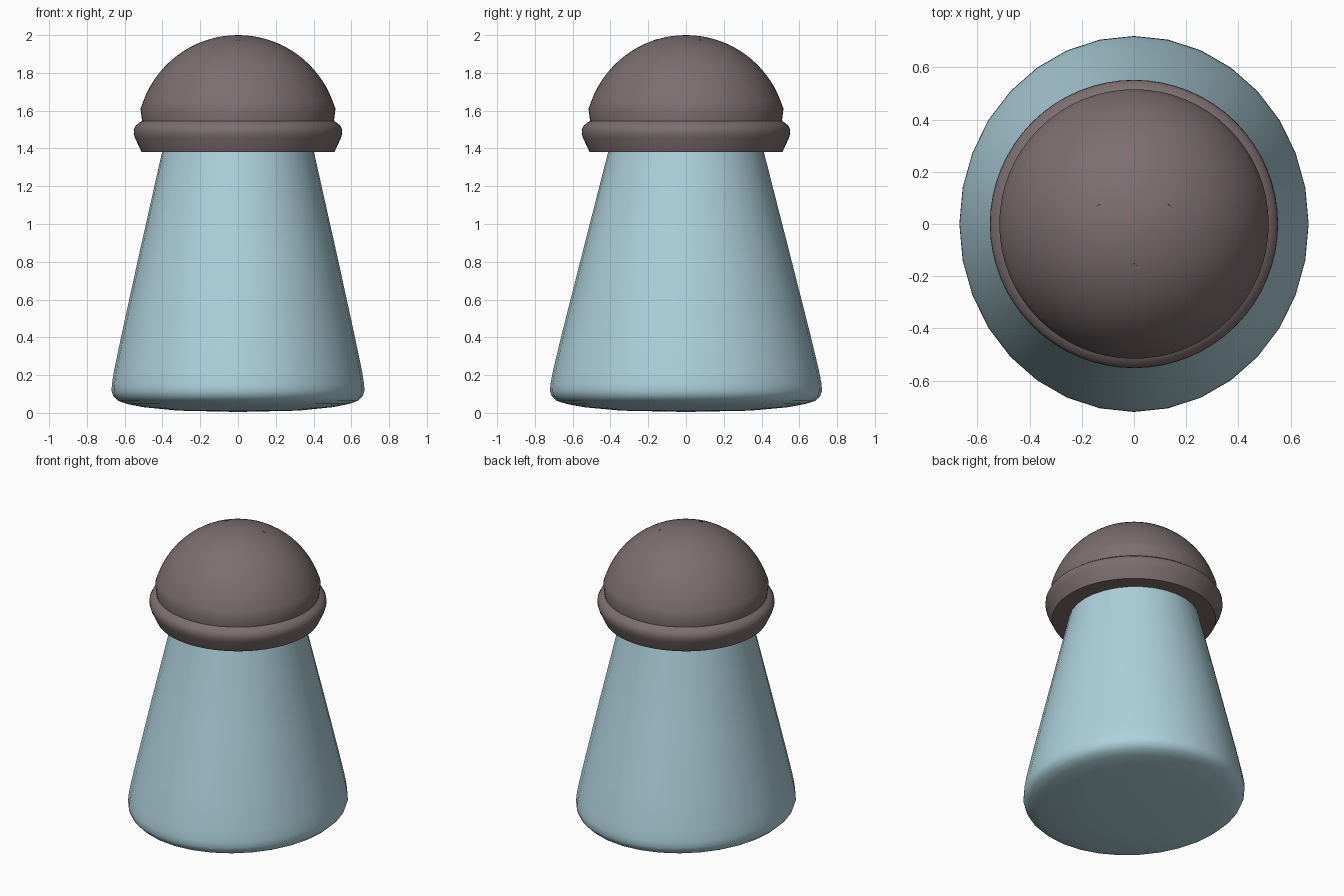
import bpy, bmesh, math
from mathutils import Vector

if "Cube" in bpy.data.objects:
    bpy.data.objects.remove(bpy.data.objects["Cube"])


def material(name, rgb):
    m = bpy.data.materials.new(name)
    m.diffuse_color = (*rgb, 1)
    m.use_nodes = True
    m.node_tree.nodes["Principled BSDF"].inputs["Base Color"].default_value = m.diffuse_color
    return m


blue = material("pale blue glass", (0.42, 0.635, 0.71))
brown = material("dull brown cap", (0.205, 0.157, 0.163))


def lathe(name, rings, sides, mat, angle):
    """Closed elliptical lathe from (rx, ry, z) rings, with points at both ends."""
    bm = bmesh.new()
    loops = []
    for rx, ry, z in rings[1:-1]:
        loops.append([bm.verts.new((rx * math.cos(math.tau * i / sides),
                                    ry * math.sin(math.tau * i / sides), z))
                      for i in range(sides)])
    low = bm.verts.new((0, 0, rings[0][2]))
    high = bm.verts.new((0, 0, rings[-1][2]))
    for i in range(sides):
        j = (i + 1) % sides
        bm.faces.new((low, loops[0][j], loops[0][i]))
        bm.faces.new((high, loops[-1][i], loops[-1][j]))
        for a, b in zip(loops, loops[1:]):
            bm.faces.new((a[i], a[j], b[j], b[i]))
    bmesh.ops.recalc_face_normals(bm, faces=bm.faces)
    me = bpy.data.meshes.new(name)
    bm.to_mesh(me)
    bm.free()
    me.materials.append(mat)
    ob = bpy.data.objects.new(name, me)
    bpy.context.collection.objects.link(ob)
    bpy.ops.object.select_all(action='DESELECT')
    ob.select_set(True)
    bpy.context.view_layer.objects.active = ob
    bpy.ops.object.shade_smooth_by_angle(angle=math.radians(angle))
    return ob


# Tapered body: oval at the foot, nearly round at the neck, slightly domed base
lathe("body", [
    (0, 0, 0.005), (0.32, 0.345, 0.012), (0.50, 0.54, 0.03), (0.59, 0.635, 0.048),
    (0.635, 0.685, 0.064), (0.66, 0.71, 0.088), (0.669, 0.72, 0.115),
    (0.668, 0.718, 0.15), (0.657, 0.705, 0.22), (0.615, 0.657, 0.42),
    (0.53, 0.558, 0.81), (0.40, 0.41, 1.39), (0.39, 0.40, 1.44), (0, 0, 1.44),
], 32, blue, 60)

# Cap: flared rim, groove and dome
R, CZ = 0.534, 1.466
profile = [(0, 1.38), (0.51, 1.38), (0.545, 1.455), (0.552, 1.48), (0.551, 1.503),
           (0.541, 1.522), (0.522, 1.537), (0.508, 1.545), (0.516, 1.61)]
start = math.asin((1.61 - CZ) / R)
for k in range(1, 17):
    a = start + (math.pi / 2 - start) * k / 16
    profile.append((R * math.cos(a), CZ + R * math.sin(a)))
lathe("cap", [(r, r, z) for r, z in profile], 64, brown, 32)

# Three tiny nearly flush pour-hole plugs in the dome
for n, deg in enumerate((-90, 30, 150)):
    tilt = math.asin(0.163 / R)
    t = math.radians(deg)
    d = Vector((math.sin(tilt) * math.cos(t), math.sin(tilt) * math.sin(t), math.cos(tilt)))
    plug = lathe(f"pour_hole_{n + 1}",
                 [(0, 0, -0.01), (0.012, 0.012, -0.01), (0.012, 0.012, 0.001), (0, 0, 0.001)],
                 12, brown, 30)
    plug.location = Vector((0, 0, CZ)) + d * R
    plug.rotation_euler = d.to_track_quat('Z', 'Y').to_euler()
